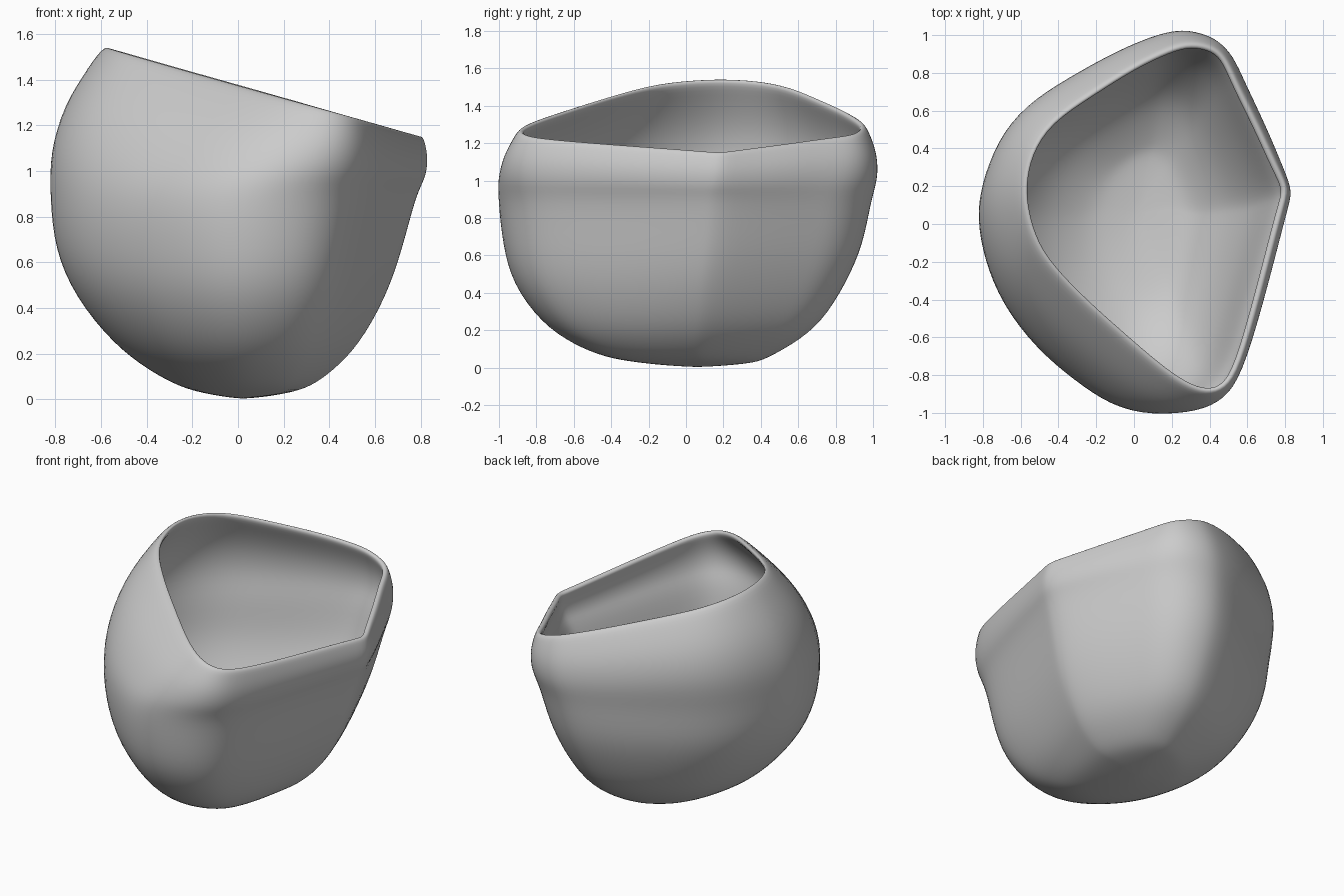
import bpy, bmesh, math
from mathutils import Vector

if "Cube" in bpy.data.objects:
    bpy.data.objects.remove(bpy.data.objects["Cube"])

# Widest outline and tilted rim outline (matching points, seen from above)
WIDE = [(.81, .14), (.79, .26), (.70, .48), (.60, .70), (.53, .84), (.42, .95), (.27, 1.0),
        (.12, .98), (-.10, .885), (-.35, .74), (-.55, .60), (-.70, .42), (-.79, .20),
        (-.815, .03), (-.78, -.18), (-.68, -.42), (-.50, -.65), (-.30, -.82), (-.10, -.95),
        (.10, -1.0), (.30, -.97), (.44, -.89), (.55, -.74), (.66, -.40), (.78, .02)]
RIM = [(.80, .18), (.75, .30), (.65, .52), (.55, .72), (.49, .85), (.42, .92), (.30, .945),
       (.18, .915), (0, .83), (-.22, .69), (-.43, .54), (-.54, .37), (-.575, .20),
       (-.56, .05), (-.51, -.10), (-.42, -.235), (-.25, -.41), (-.06, -.58), (.12, -.735),
       (.26, -.835), (.38, -.88), (.48, -.85), (.56, -.72), (.66, -.38), (.77, .05)]

# Level: z, x min, x max, y min, y max, rounding
LEVELS = [(.013, -.07, .13, -.12, .24, .6), (.03, -.155, .22, -.265, .37, .5),
          (.06, -.255, .315, -.43, .45, .45),
          (.13, -.385, .415, -.60, .575, .35), (.25, -.54, .53, -.77, .725, .25),
          (.45, -.70, .643, -.915, .85, .1), (.66, -.79, .718, -.975, .94, .03),
          (.88, -.815, .778, -1.0, .985, 0)]


def level_ring(z, x0, x1, y0, y1, rounding):
    ring = []
    for x, y in WIDE:
        p = Vector((x / .8125, y))
        p = p.lerp(p.normalized(), rounding)
        ring.append(Vector(((x0 + x1) / 2 + p.x * (x1 - x0) / 2,
                            (y0 + y1) / 2 + p.y * (y1 - y0) / 2, z)))
    return ring


rings = [level_ring(*lv) for lv in LEVELS]

# Upper wall bulges gently between the widest level and the sloping rim
wide = rings[-1]
rim = [Vector((x * 1.01, y * 1.01, 1.388 - .288 * x)) for x, y in RIM]
for t in (.3, .6, .85, 1):
    ring = []
    for a, b in zip(wide, rim):
        out = Vector((a.x, a.y, 0)).normalized()
        ring.append(a.lerp(b, t) + out * math.sin(math.pi * t) * .13 * (b.z - a.z))
    rings.append(ring)

# Push the points out so the smoothed surface passes through the outlines
n = len(WIDE)
cage = []
for k, ring in enumerate(rings):
    new = []
    for i, p in enumerate(ring):
        q = p - (ring[i - 1] + ring[(i + 1) % n] - 2 * p) / 6
        if 0 < k < len(rings) - 1:
            q -= (rings[k - 1][i] + rings[k + 1][i] - 2 * p) / 6
        new.append(q)
    cage.append(new)

# Skin the rings, closed at the bottom
bm = bmesh.new()
loops = [[bm.verts.new(p) for p in ring] for ring in cage]
pole = bm.verts.new((.02, .06, .002))
for i in range(n):
    j = (i + 1) % n
    bm.faces.new((pole, loops[0][j], loops[0][i]))
    for low, high in zip(loops, loops[1:]):
        bm.faces.new((low[i], low[j], high[j], high[i]))
bmesh.ops.recalc_face_normals(bm, faces=bm.faces)
mesh = bpy.data.meshes.new("bowl")
bm.to_mesh(mesh)
bm.free()
for f in mesh.polygons:
    f.use_smooth = True
bowl = bpy.data.objects.new("bowl", mesh)
bpy.context.collection.objects.link(bowl)

# Wall thickness and softened rim
wall = bowl.modifiers.new("wall", 'SOLIDIFY')
wall.thickness = .04
wall.offset = -1
soft = bowl.modifiers.new("soft", 'SUBSURF')
soft.levels = soft.render_levels = 2
